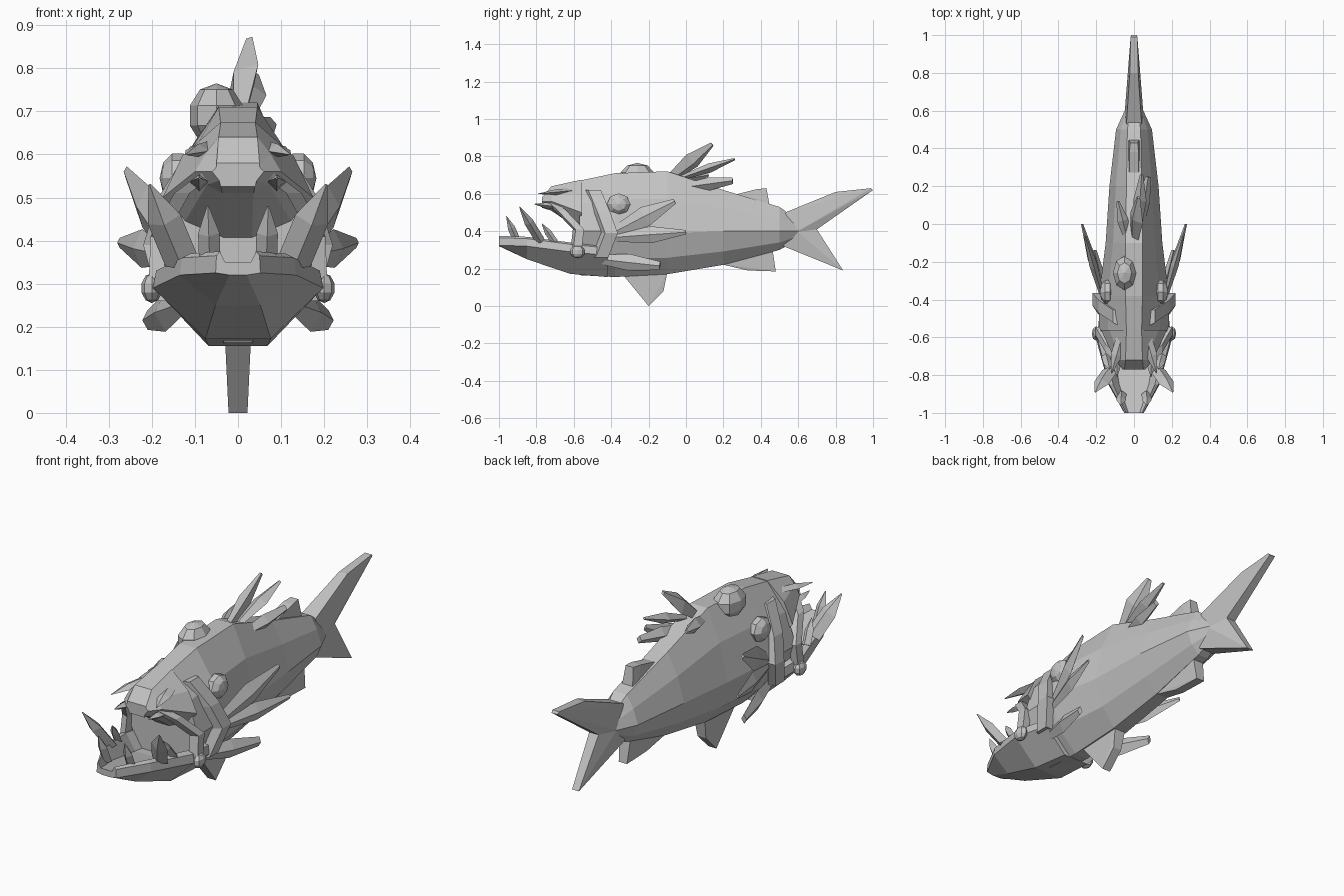
import bpy
import bmesh
from mathutils import Vector

default_cube = bpy.data.objects.get("Cube")
if default_cube:
    bpy.data.objects.remove(default_cube, do_unlink=True)

# One plain grey for the whole fish
grey = bpy.data.materials.new("stone_grey")
grey.use_nodes = True
colour = (.55, .55, .55, 1)
grey.diffuse_color = colour
grey.node_tree.nodes["Principled BSDF"].inputs["Base Color"].default_value = colour


def finish(name, bm):
    """Turn a bmesh into a flat shaded grey object."""
    bmesh.ops.recalc_face_normals(bm, faces=bm.faces)
    mesh = bpy.data.meshes.new(name)
    bm.to_mesh(mesh)
    bm.free()
    mesh.materials.append(grey)
    part = bpy.data.objects.new(name, mesh)
    bpy.context.collection.objects.link(part)
    return part


def loft(name, rings):
    """Skin a list of equal length point rings and cap both ends."""
    bm = bmesh.new()
    loops = [[bm.verts.new(point) for point in ring] for ring in rings]
    for first, second in zip(loops, loops[1:]):
        count = len(first)
        for i in range(count):
            j = (i + 1) % count
            bm.faces.new((first[i], first[j], second[j], second[i]))
    bm.faces.new(loops[0])
    bm.faces.new(loops[-1])
    return finish(name, bm)


def hull(name, points):
    """Convex faceted solid around the points."""
    bm = bmesh.new()
    verts = [bm.verts.new(point) for point in points]
    result = bmesh.ops.convex_hull(bm, input=verts)
    loose = [v for v in result["geom_interior"] if isinstance(v, bmesh.types.BMVert)]
    bmesh.ops.delete(bm, geom=loose, context="VERTS")
    return finish(name, bm)


def mirrored_ring(y, half):
    """Ring made from its +x half, listed from top to bottom."""
    right = [(x, y, z) for x, z in half]
    left = [(-x, y, z) for x, z in reversed(half)]
    return right + left


def flesh_ring(y, top, middle, bottom, width, crown):
    shoulder = middle + (top - middle) * .55
    belly = middle + (bottom - middle) * .6
    half = [(crown, top), (max(crown, width * .74), shoulder), (width, middle),
            (width * .72, belly), (crown * .8, bottom)]
    return mirrored_ring(y, half)


def jaw_ring(y, width, rim, bottom):
    floor = bottom + (rim - bottom) * .55
    half = [(width * .6, floor), (width * .85, rim), (width, rim - .01),
            (width * 1.04, rim - .05), (width * .4, bottom)]
    return mirrored_ring(y, half)


def blade(name, base, tip, width, thick, across, blunt=.25, root=.45):
    """Leaf shaped spine: narrow root, wide middle, blunt tip."""
    base, tip = Vector(base), Vector(tip)
    along = (tip - base).normalized()
    across = Vector(across)
    across = (across - along * across.dot(along)).normalized()
    normal = along.cross(across)
    points = []
    for t, size in ((0, root), (.55, 1), (1, blunt)):
        centre = base.lerp(tip, t)
        for sign in (1, -1):
            points.append(centre + across * width * size * sign)
            points.append(centre + normal * thick * size * sign)
    return hull(name, points)


def fin(name, outline):
    """Upright plate from (y, z, half thickness) corners."""
    return hull(name, [(side * t, y, z) for y, z, t in outline for side in (1, -1)])


def strip(name, path, width, thick):
    """Raised band following a path over the cheek."""
    rings = []
    for x, y, z in path:
        outward = thick if x > 0 else -thick
        rings.append([(x - outward, y - width, z), (x + outward, y - width * .5, z),
                      (x + outward, y + width, z), (x - outward, y + width, z)])
    return loft(name, rings)


def ball(name, centre, size, axis="Z"):
    bm = bmesh.new()
    bmesh.ops.create_uvsphere(bm, u_segments=8, v_segments=5, radius=1)
    for v in bm.verts:
        if axis == "X":
            v.co = v.co.zxy
        v.co = Vector(a * b for a, b in zip(v.co, size)) + Vector(centre)
    return finish(name, bm)


# Trunk, upper head and open lower jaw
loft("body", [flesh_ring(*row) for row in (
    (-.57, .67, .4, .165, .185, .04),
    (-.38, .71, .4, .155, .185, .045),
    (-.1, .72, .39, .17, .15, .045),
    (.2, .62, .4, .22, .13, .04),
    (.5, .53, .4, .3, .095, .035),
    (.61, .45, .4, .36, .045, .02))])
loft("upper_head", [flesh_ring(*row) for row in (
    (-.77, .58, .56, .525, .06, .05),
    (-.72, .64, .56, .51, .1, .045),
    (-.56, .675, .5, .4, .175, .04))])
loft("lower_jaw", [jaw_ring(*row) for row in (
    (-1, .05, .375, .32),
    (-.85, .13, .37, .25),
    (-.62, .19, .34, .172),
    (-.42, .17, .32, .155))])

# Paired parts
for s, side in ((1, "left"), (-1, "right")):
    up, out = (0, 0, 1), (s, 0, 0)
    strip(side + "_lip", [(s * x, y, z) for x, y, z in (
        (.05, -.735, .57), (.13, -.67, .51), (.185, -.575, .41), (.19, -.59, .28))],
        .03, .018)
    strip(side + "_gill_cover", [(s * x, y, z) for x, y, z in (
        (.09, -.5, .62), (.165, -.45, .5), (.2, -.41, .39), (.165, -.46, .26))],
        .045, .02)
    ball(side + "_lip_knob", (s * .2, -.58, .29), (.025, .04, .035))
    ball(side + "_eye", (s * .14, -.36, .545), (.042, .066, .06), "X")
    # Fangs, brow spikes and cheek spikes
    blade(side + "_big_fang", (s * .13, -.78, .35), (s * .205, -.89, .53),
          .04, .025, out, .08, 1)
    blade(side + "_front_fang", (s * .065, -.9, .34), (s * .07, -.96, .48),
          .025, .02, out, .08, 1)
    blade(side + "_rear_fang", (s * .15, -.7, .34), (s * .13, -.77, .44),
          .022, .018, out, .08, 1)
    blade(side + "_upper_tooth", (s * .09, -.68, .53), (s * .09, -.81, .545),
          .02, .015, out, .1, 1)
    blade(side + "_brow_spike", (s * .06, -.58, .62), (s * .12, -.79, .6),
          .03, .015, out, .1, .9)
    # Fan of side fins
    blade(side + "_upper_side_fin", (s * .16, -.41, .38), (s * .26, -.06, .56),
          .055, .022, up)
    blade(side + "_lower_side_fin", (s * .16, -.41, .365), (s * .275, 0, .395),
          .045, .022, up)
    blade(side + "_belly_fin", (s * .12, -.5, .255), (s * .21, -.14, .215),
          .045, .025, up, .5)

# Growth on the back and the slanted back spines
ball("back_growth", (-.05, -.26, .69), (.065, .095, .075))
blade("tall_back_spine", (0, -.1, .67), (.025, .14, .865), .055, .03, (.6, -.5, .6))
blade("middle_back_spine", (.02, -.04, .68), (.04, .26, .785), .035, .025, (1, 0, 0))
blade("low_back_spine", (.03, -.04, .63), (.075, .25, .67), .035, .03, (0, 0, 1), .5)
blade("short_back_spine", (-.03, -.1, .67), (-.085, .12, .7), .035, .03, (0, 0, 1))

# Fins on the centre line
fin("back_fin", ((.24, .59, .025), (.38, .625, .025), (.43, .63, .02),
                 (.4, .57, .03), (.45, .52, .03)))
fin("keel_fin", ((-.34, .17, .03), (-.2, 0, .022), (-.12, .08, .022), (-.1, .18, .03)))
fin("rear_fin", ((.16, .23, .03), (.33, .19, .022), (.48, .185, .022), (.46, .32, .03)))
fin("tail_top", ((.53, .5, .04), (.8, .61, .022), (.99, .63, .018), (1, .62, .015),
                 (.7, .41, .025), (.58, .39, .05)))
fin("tail_bottom", ((.52, .32, .04), (.68, .26, .025), (.84, .19, .018),
                    (.7, .41, .025), (.58, .41, .05)))
